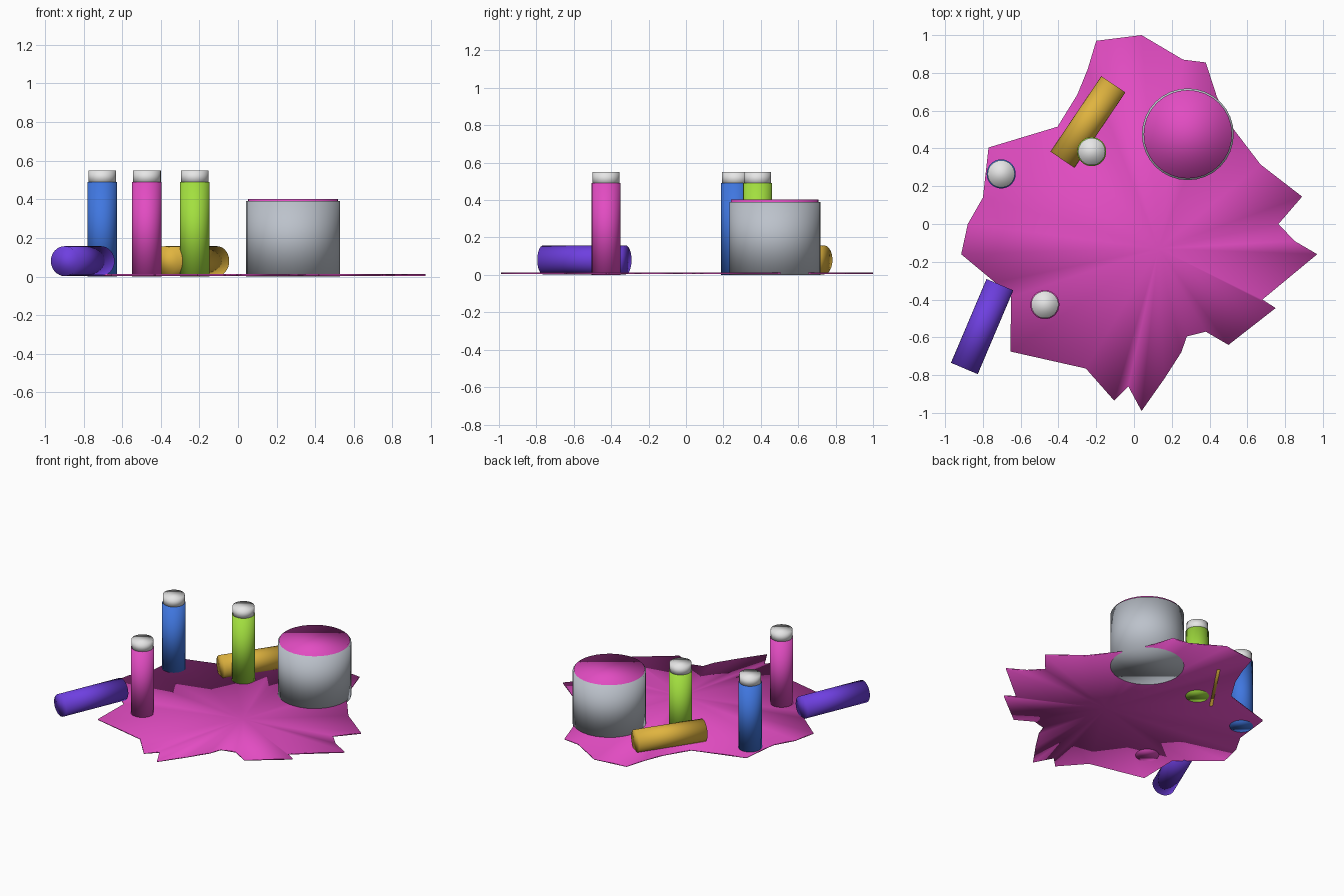
import bpy
import bmesh
from math import radians, pi

cube = bpy.data.objects.get("Cube")
if cube:
    bpy.data.objects.remove(cube)


def linear(c):
    return c / 12.92 if c <= 0.04045 else ((c + 0.055) / 1.055) ** 2.4


def material(name, hex_code):
    rgb = [linear(int(hex_code[i:i + 2], 16) / 255) for i in (0, 2, 4)]
    mat = bpy.data.materials.new(name)
    mat.use_nodes = True
    mat.diffuse_color = (*rgb, 1)
    mat.node_tree.nodes["Principled BSDF"].inputs["Base Color"].default_value = (*rgb, 1)
    return mat


pink = material("pink", "E24CC2")
blue = material("blue", "4077E0")
green = material("lime green", "A3E03F")
yellow = material("mustard yellow", "E0B43F")
purple = material("purple", "6E3FE0")
white = material("white", "E6E6E6")
grey = material("tin grey", "BCC2CB")


def finish(obj, mat):
    # Fully smooth shading, so the rims look soft
    obj.data.materials.append(mat)
    for face in obj.data.polygons:
        face.use_smooth = True
    return obj


def cylinder(name, mat, radius, length, centre, rotation=(0, 0, 0)):
    bpy.ops.mesh.primitive_cylinder_add(vertices=32, radius=radius, depth=length,
                                        location=centre, rotation=rotation)
    obj = bpy.context.object
    obj.name = name
    return finish(obj, mat)


# Spilled paint puddle: a thin ragged slab fanned around one inner point
outline = [
    (0.04, 1), (0.26, 0.87), (0.38, 0.855), (0.44, 0.67), (0.525, 0.505),
    (0.67, 0.315), (0.89, 0.145), (0.765, 0), (0.85, -0.09), (0.97, -0.16),
    (0.68, -0.4), (0.75, -0.445), (0.5, -0.64), (0.38, -0.57), (0.28, -0.595),
    (0.25, -0.68), (0.16, -0.82), (0.04, -0.99), (-0.03, -0.86),
    (-0.105, -0.935), (-0.255, -0.765), (-0.655, -0.675), (-0.65, -0.385),
    (-0.735, -0.31), (-0.915, -0.16), (-0.88, 0), (-0.8, 0.14),
    (-0.77, 0.405), (-0.405, 0.515), (-0.3, 0.685), (-0.245, 0.82), (-0.2, 0.97),
]
hub = (0.13, -0.13)
bm = bmesh.new()
rings, hubs = [], []
for z in (0.004, 0.013):
    rings.append([bm.verts.new((x, y, z)) for x, y in outline])
    hubs.append(bm.verts.new((*hub, z)))
low, high = rings
for i in range(len(outline)):
    j = (i + 1) % len(outline)
    bm.faces.new((low[i], low[j], hubs[0]))
    bm.faces.new((high[j], high[i], hubs[1]))
    bm.faces.new((low[j], low[i], high[i], high[j]))
bmesh.ops.recalc_face_normals(bm, faces=bm.faces)
mesh = bpy.data.meshes.new("paint_puddle")
bm.to_mesh(mesh)
bm.free()
puddle = bpy.data.objects.new("paint_puddle", mesh)
bpy.context.collection.objects.link(puddle)
finish(puddle, pink)

# Paint tin with paint showing at the top
cylinder("paint_tin", grey, 0.243, 0.39, (0.285, 0.475, 0.195))
cylinder("tin_paint", pink, 0.234, 0.38, (0.285, 0.475, 0.212))

# Standing bottles with white caps
for name, mat, x, y in (("blue", blue, -0.703, 0.265),
                        ("pink", pink, -0.472, -0.427),
                        ("green", green, -0.224, 0.383)):
    cylinder(name + "_bottle", mat, 0.077, 0.49, (x, y, 0.245))
    cylinder(name + "_bottle_cap", white, 0.072, 0.07, (x, y, 0.515))

# Bottles lying on their sides
for name, mat, x, y, turn in (("purple", purple, -0.804, -0.543, 67),
                              ("yellow", yellow, -0.244, 0.54, 56)):
    cylinder(name + "_fallen_bottle", mat, 0.077, 0.482, (x, y, 0.08),
             (0, pi / 2, radians(turn)))
